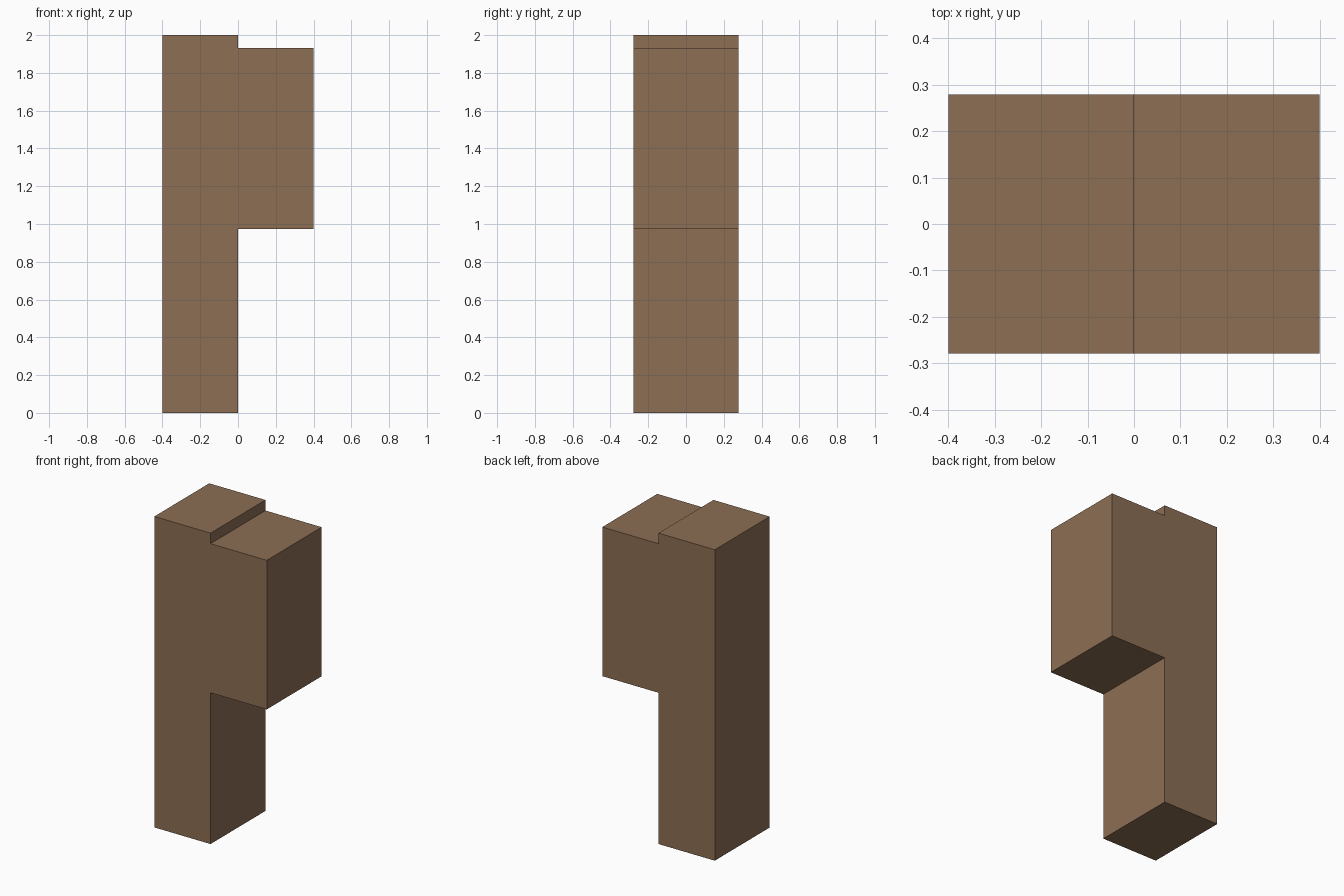
import bpy, bmesh

if "Cube" in bpy.data.objects:
    bpy.data.objects.remove(bpy.data.objects["Cube"])

# Single flat brown
brown = bpy.data.materials.new("brown")
brown.diffuse_color = (0.262, 0.156, 0.087, 1.0)
brown.use_nodes = True
brown.node_tree.nodes["Principled BSDF"].inputs["Base Color"].default_value = brown.diffuse_color

# Stepped side profile (x, z): tall post with a block hanging off its right side
HALF_DEPTH = 0.279
profile = [(-0.4, 0), (0, 0), (0, 0.973), (0.4, 0.973),
           (0.4, 1.932), (0, 1.932), (0, 2), (-0.4, 2)]

# Extrude the profile from front to back
bm = bmesh.new()
front = bm.faces.new([bm.verts.new((x, -HALF_DEPTH, z)) for x, z in profile])
ext = bmesh.ops.extrude_face_region(bm, geom=[front], use_keep_orig=True)
back = [v for v in ext["geom"] if isinstance(v, bmesh.types.BMVert)]
bmesh.ops.translate(bm, verts=back, vec=(0, 2 * HALF_DEPTH, 0))
bmesh.ops.recalc_face_normals(bm, faces=bm.faces)

mesh = bpy.data.meshes.new("stepped_post")
bm.to_mesh(mesh)
bm.free()
mesh.materials.append(brown)
post = bpy.data.objects.new("stepped_post", mesh)
bpy.context.collection.objects.link(post)
